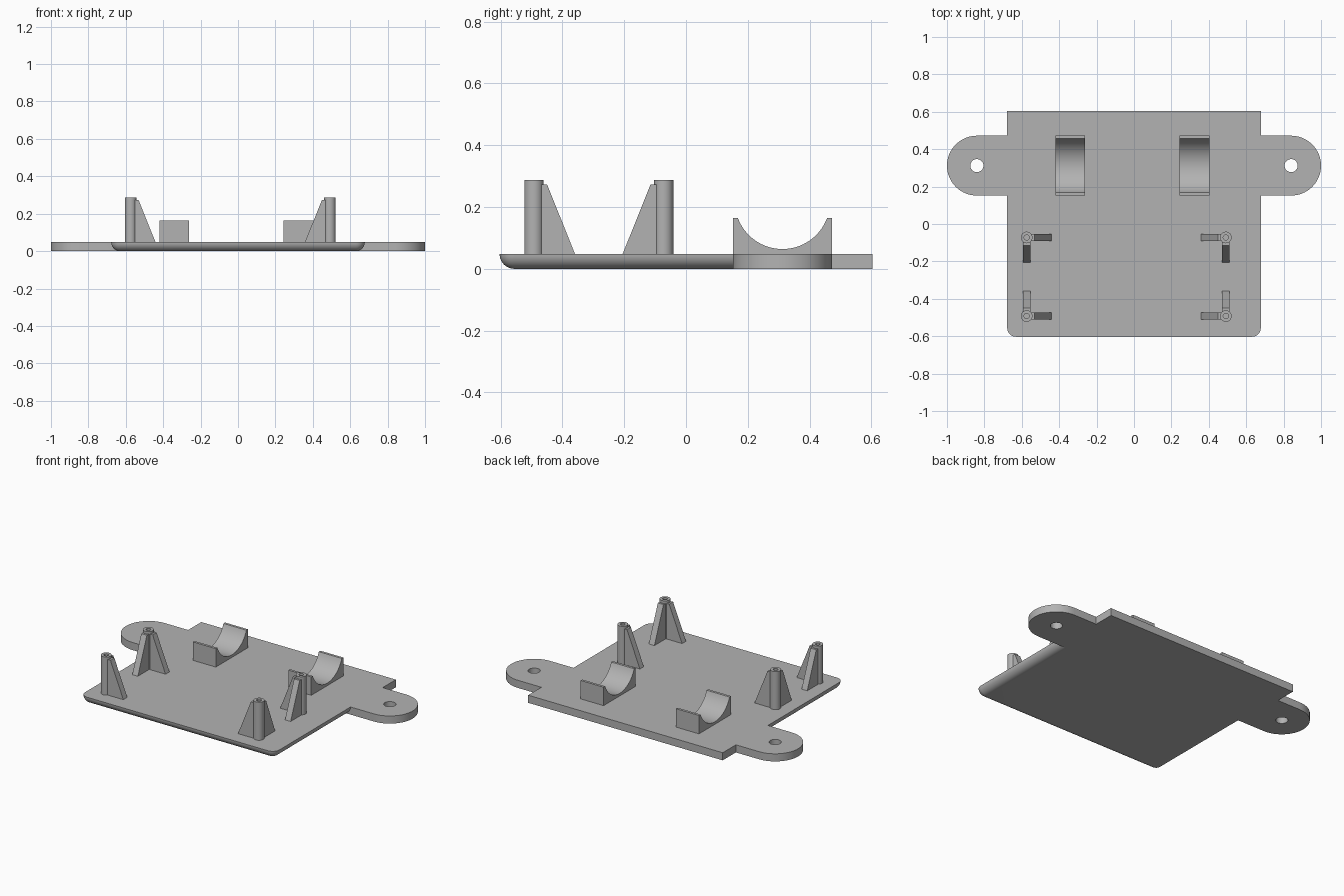
import bpy, bmesh, math

if "Cube" in bpy.data.objects:
    bpy.data.objects.remove(bpy.data.objects["Cube"], do_unlink=True)

T = 0.048                       # plate thickness, also its edge radius
HALF_X, HALF_Y = 0.678, 0.603   # plate half sizes
TAB_X, TAB_Y, TAB_R = 0.84, 0.312, 0.16

grey = bpy.data.materials.new("plain grey")
grey.use_nodes = True
colour = (0.45, 0.45, 0.45, 1)
grey.diffuse_color = colour
grey.node_tree.nodes["Principled BSDF"].inputs["Base Color"].default_value = colour


def loft(name, rings):
    """Skin a stack of closed rings and cap both ends."""
    bm = bmesh.new()
    loops = [[bm.verts.new(p) for p in ring] for ring in rings]
    for a, b in zip(loops, loops[1:]):
        for i in range(len(a)):
            j = (i + 1) % len(a)
            bm.faces.new((a[i], a[j], b[j], b[i]))
    bm.faces.new(loops[0][::-1])
    bm.faces.new(loops[-1])
    bmesh.ops.recalc_face_normals(bm, faces=bm.faces)
    mesh = bpy.data.meshes.new(name)
    bm.to_mesh(mesh)
    bm.free()
    mesh.materials.append(grey)
    obj = bpy.data.objects.new(name, mesh)
    bpy.context.collection.objects.link(obj)
    return obj


def arc(cx, cy, r, start, end, n):
    """Points on an arc, angles in degrees."""
    angles = [math.radians(start + (end - start) * i / n) for i in range(n + 1)]
    return [(cx + r * math.cos(a), cy + r * math.sin(a)) for a in angles]


def circle(x, y, z, r, n=40):
    return [(px, py, z) for px, py in arc(x, y, r, 0, 360, n)[:-1]]


def prism(name, outline, z0, z1):
    return loft(name, [[(x, y, z) for x, y in outline] for z in (z0, z1)])


def boolean(target, tool, operation):
    mod = target.modifiers.new(operation, 'BOOLEAN')
    mod.operation, mod.object, mod.solver = operation, tool, 'EXACT'
    bpy.context.view_layer.objects.active = target
    bpy.ops.object.modifier_apply(modifier=mod.name)
    bpy.data.objects.remove(tool, do_unlink=True)


def smooth(obj, angle=30):
    bpy.ops.object.select_all(action='DESELECT')
    obj.select_set(True)
    bpy.context.view_layer.objects.active = obj
    bpy.ops.object.shade_smooth_by_angle(angle=math.radians(angle))


# Front plate: underside rounded along the front and both sides
rings = []
for step in range(11):
    a = math.radians(9 * step)
    r = max(T * math.sin(a), 0.0005)
    cx, cy = HALF_X - T, -HALF_Y + T
    outline = ([(-cx - r, TAB_Y)] + arc(-cx, cy, r, 180, 270, 8)
               + arc(cx, cy, r, 270, 360, 8) + [(cx + r, TAB_Y)])
    rings.append([(x, y, T * (1 - math.cos(a))) for x, y in outline])
base = loft("base_plate", rings)

# Square-edged back strip with a round tab on each side
y0, y1 = TAB_Y - TAB_R, TAB_Y + TAB_R
outline = (arc(TAB_X, TAB_Y, TAB_R, -90, 90, 32)
           + [(HALF_X, y1), (HALF_X, HALF_Y), (-HALF_X, HALF_Y), (-HALF_X, y1)]
           + arc(-TAB_X, TAB_Y, TAB_R, 90, 270, 32))
boolean(base, prism("back_strip", outline, 0, T), 'UNION')

# Screw holes through the tabs
for side in (-1, 1):
    cutter = loft("hole_cutter", [circle(side * TAB_X, TAB_Y, z, 0.035) for z in (-0.1, 0.1)])
    boolean(base, cutter, 'DIFFERENCE')
smooth(base)

# Hollow posts, each with two sloping ribs pointing inwards
RIB = [(0.022, T), (0.133, T), (0.043, 0.272), (0.022, 0.272)]
W = 0.0195
for x, side, sx in ((-0.574, "right", 1), (0.491, "left", -1)):
    for y, end, sy in ((-0.072, "back", -1), (-0.492, "front", 1)):
        name = f"{end}_{side}_post"
        post = loft(name, [circle(x, y, T, 0.031), circle(x, y, 0.288, 0.031),
                           circle(x, y, 0.288, 0.014), circle(x, y, T + 0.002, 0.014)])
        smooth(post)
        loft(name + "_side_rib", [[(x + sx * d, y + w, z) for d, z in RIB] for w in (-W, W)])
        loft(name + "_long_rib", [[(x + w, y + sy * d, z) for d, z in RIB] for w in (-W, W)])

# Cradles with a round hollow on top
R, CZ, TOP = 0.154, 0.218, 0.164
lip = math.degrees(math.asin((CZ - TOP) / R))
profile = ([(y0, T), (y0, TOP)] + arc(TAB_Y, CZ, R, 180 + lip, 360 - lip, 32)
           + [(y1, TOP), (y1, T)])
for side, xa, xb in (("right", -0.421, -0.261), ("left", 0.244, 0.404)):
    cradle = loft(side + "_cradle", [[(x, y, z) for y, z in profile] for x in (xa, xb)])
    smooth(cradle)
